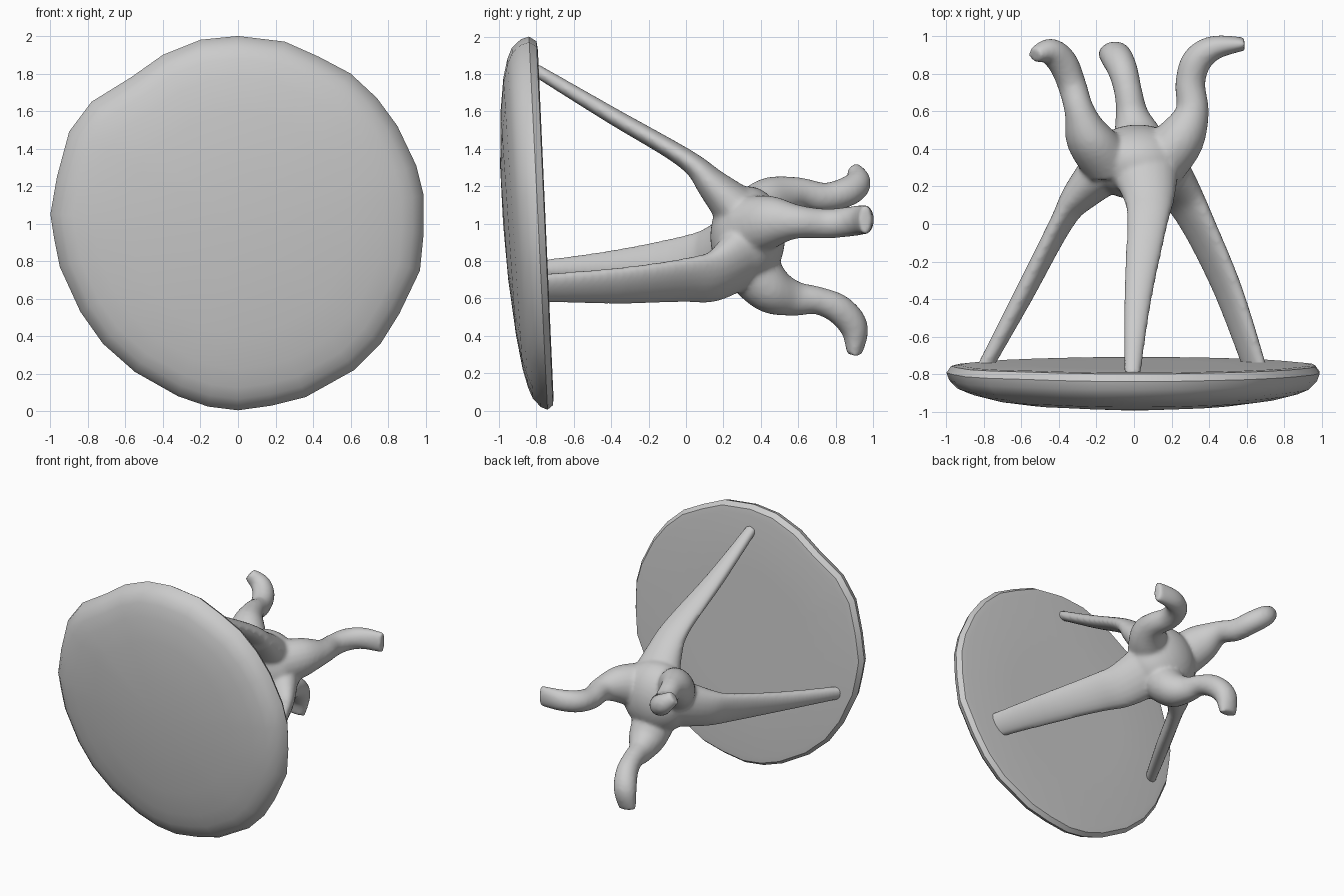
import bpy, bmesh, math
from mathutils import Vector, Matrix

if "Cube" in bpy.data.objects:
    bpy.data.objects.remove(bpy.data.objects["Cube"])


def finish(bm, name):
    bmesh.ops.recalc_face_normals(bm, faces=bm.faces)
    me = bpy.data.meshes.new(name)
    bm.to_mesh(me)
    bm.free()
    ob = bpy.data.objects.new(name, me)
    bpy.context.collection.objects.link(ob)
    return ob


def spline(rows, steps=5):
    # Catmull-Rom interpolation of (x, y, z, half width, half thickness)
    out = []
    for i in range(len(rows) - 1):
        a, b = rows[max(i - 1, 0)], rows[i]
        c, d = rows[i + 1], rows[min(i + 2, len(rows) - 1)]
        for k in range(steps):
            t = k / steps
            out.append([0.5 * (2 * q + (r - p) * t + (2 * p - 5 * q + 4 * r - s) * t * t
                               + (3 * q - p - 3 * r + s) * t ** 3)
                        for p, q, r, s in zip(a, b, c, d)])
    return out + [list(rows[-1])]


def limb(bm, rows, across, sides=20):
    # elliptical tube along a path, its wide axis lying along "across"
    pts = spline(rows)
    pos = [Vector(p[:3]) for p in pts]
    rings = []
    for i, p in enumerate(pts):
        tan = (pos[min(i + 1, len(pos) - 1)] - pos[max(i - 1, 0)]).normalized()
        n = tan.cross(Vector(across)).normalized()
        u = n.cross(tan)
        rings.append([bm.verts.new(pos[i] + u * p[3] * math.cos(a) + n * p[4] * math.sin(a))
                      for a in (2 * math.pi * k / sides for k in range(sides))])
    for r, s in zip(rings, rings[1:]):
        for k in range(sides):
            j = (k + 1) % sides
            bm.faces.new((r[k], r[j], s[j], s[k]))
    bm.faces.new(rings[0])
    bm.faces.new(rings[-1])


# Round top: slightly uneven outline, flat back, domed front
outline = [(0, 2), (.25, 1.97), (.43, 1.89), (.6, 1.8), (.74, 1.67), (.85, 1.52), (.95, 1.31),
           (.99, 1.15), (.99, .95), (.97, .75), (.86, .52), (.76, .36), (.62, .22), (.36, .075),
           (.18, .03), (0, .005), (-.16, .025), (-.32, .08), (-.55, .21), (-.72, .36), (-.84, .53),
           (-.95, .77), (-.98, .92), (-1, 1.05), (-.965, 1.25), (-.9, 1.49), (-.78, 1.65),
           (-.57, 1.78), (-.4, 1.9), (-.2, 1.98)]
# (scale of outline, thickness measured from the back plane)
profile = [(.5, 0), (.93, 0), (.975, .005), (1, .04), (.985, .08), (.94, .125),
           (.88, .15), (.78, .175), (.6, .2), (.3, .222)]
bm = bmesh.new()


def top_point(s, th, x, z):
    t = (z - 1) * s
    return bm.verts.new((x * s, -0.75 - 0.045 * t - th * (1 + 0.12 * t), 1 + t))


rings = [[top_point(s, th, x, z) for x, z in outline] for s, th in profile]
n = len(outline)
for r, q in zip(rings, rings[1:]):
    for k in range(n):
        bm.faces.new((r[k], r[(k + 1) % n], q[(k + 1) % n], q[k]))
bm.faces.new(rings[0])
mid = top_point(0, .228, 0, 1)
for k in range(n):
    bm.faces.new((rings[-1][k], rings[-1][(k + 1) % n], mid))
top = finish(bm, "round_top")

# Pedestal: hub, three flat struts to the top, three curled feet
bm = bmesh.new()
bmesh.ops.create_icosphere(bm, subdivisions=4, radius=1, matrix=Matrix.Translation((.02, .33, .93))
                           @ Matrix.Diagonal((.27, .2, .27, 1)))
limb(bm, [(-.01, -.81, 1.825, .045, .035), (.02, -.4, 1.58, .075, .045), (.07, 0, 1.345, .11, .055),
          (.08, .15, 1.2, .14, .09), (.05, .33, 1.02, .2, .15)], (1, 0, 0))
limb(bm, [(-.81, -.79, .755, .05, .04), (-.6, -.4, .78, .08, .05), (-.39, 0, .82, .125, .055),
          (-.29, .15, .85, .15, .09), (-.1, .34, .92, .2, .15)], (-.3, 0, .95))
limb(bm, [(.65, -.78, .655, .09, .042), (.5, -.35, .67, .115, .05), (.34, 0, .70, .14, .06),
          (.24, .17, .73, .165, .09), (.1, .34, .86, .2, .15)], (.6, 0, .8))
limb(bm, [(-.14, .33, 1.02, .16, .14), (-.24, .46, 1.12, .14, .12), (-.29, .6, 1.165, .085, .08),
          (-.33, .74, 1.14, .08, .075), (-.38, .86, 1.17, .08, .08), (-.45, .92, 1.22, .075, .07),
          (-.53, .90, 1.285, .05, .04)], (.5, 0, .85))
limb(bm, [(.03, .33, .78, .16, .15), (.02, .45, .65, .14, .13), (-.01, .58, .6, .09, .095),
          (-.03, .7, .59, .075, .075), (-.06, .82, .54, .08, .08), (-.1, .9, .44, .085, .075),
          (-.12, .9, .3, .07, .04)], (1, 0, 0))
limb(bm, [(.14, .33, .98, .17, .15), (.25, .46, 1.01, .14, .13), (.31, .6, 1.01, .09, .09),
          (.3, .75, 1.0, .08, .08), (.335, .87, 1.01, .08, .08), (.43, .94, 1.02, .08, .065),
          (.59, .96, 1.02, .08, .035)], (0, 0, 1))
pedestal = finish(bm, "pedestal")
remesh = pedestal.modifiers.new("Fuse", 'REMESH')
remesh.mode = 'VOXEL'
remesh.voxel_size = 0.014
remesh.use_smooth_shade = True
smooth = pedestal.modifiers.new("Soften", 'SMOOTH')
smooth.factor = 0.5
smooth.iterations = 8

# Smooth shading with crisp rim
bpy.ops.object.select_all(action='DESELECT')
top.select_set(True)
bpy.context.view_layer.objects.active = top
bpy.ops.object.shade_smooth_by_angle(angle=math.radians(35))
